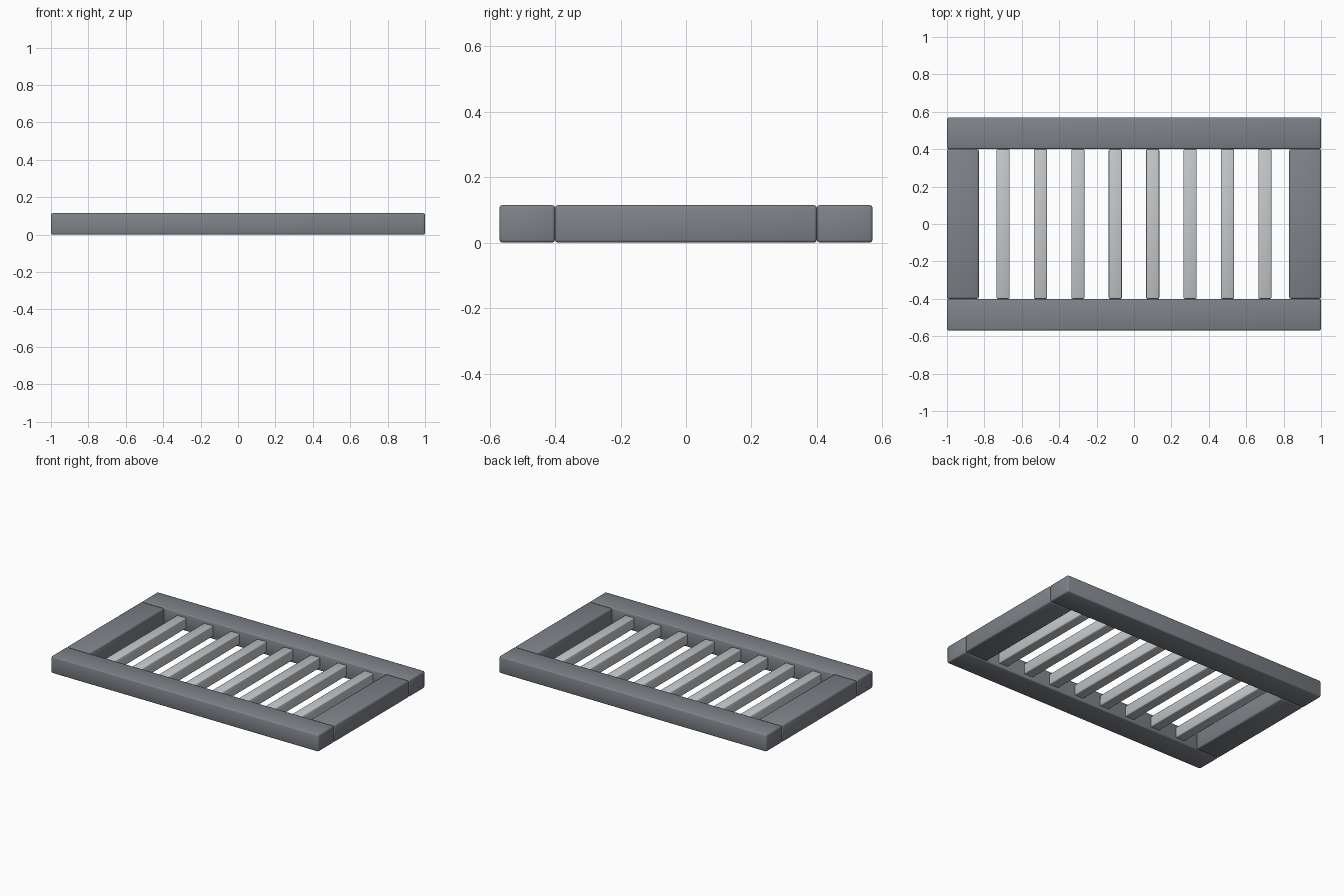
import bpy

cube = bpy.data.objects.get("Cube")
if cube:
    bpy.data.objects.remove(cube, do_unlink=True)


def material(name, rgb):
    mat = bpy.data.materials.new(name)
    mat.use_nodes = True
    mat.diffuse_color = (*rgb, 1)
    mat.node_tree.nodes["Principled BSDF"].inputs["Base Color"].default_value = (*rgb, 1)
    return mat


dark = material("dark grey metal", (0.21, 0.225, 0.25))
light = material("light grey metal", (0.56, 0.585, 0.6))


def bar(name, x, y, width, depth, height, mat, bevel=0.009):
    """Smooth-shaded box with softened edges, centred on the grate's mid height."""
    bpy.ops.mesh.primitive_cube_add(size=1, location=(x, y, MID))
    obj = bpy.context.object
    obj.name = name
    obj.scale = (width, depth, height)
    bpy.ops.object.transform_apply(location=False, rotation=False, scale=True)
    mod = obj.modifiers.new("soft edges", "BEVEL")
    mod.width = bevel
    mod.segments = 2
    bpy.ops.object.shade_smooth()
    obj.data.materials.append(mat)
    return obj


HEIGHT = 0.115
MID = HEIGHT / 2
INNER = 0.4        # half depth of the opening
BEAM = 0.17        # width of the frame members

# Frame: long rails front and back, short stiles between them
for side, sign in (("front", -1), ("back", 1)):
    bar(side + "_rail", 0, sign * (INNER + BEAM / 2), 2, BEAM, HEIGHT, dark)
for side, sign in (("right", -1), ("left", 1)):
    bar(side + "_stile", sign * (1 - BEAM / 2), 0, BEAM, 2 * INNER, HEIGHT, dark)

# Slats: eight evenly spaced thin bars set inside the frame
for i in range(8):
    bar("slat_%d" % (i + 1), -0.7 + 0.2 * i, 0, 0.07, 2 * INNER, 0.072, light, 0.006)
